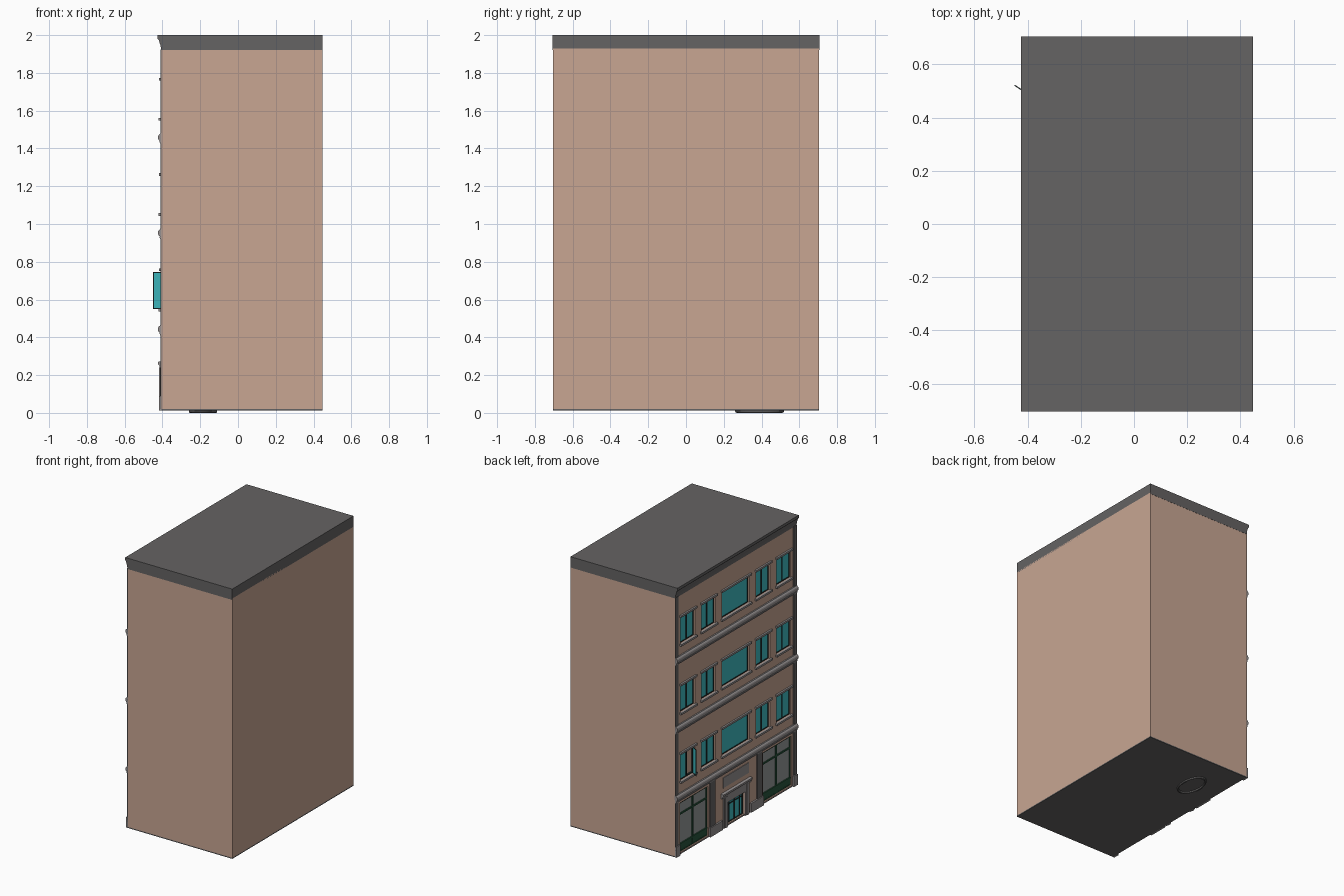
import bpy, bmesh, math
from mathutils import Matrix, Vector

if "Cube" in bpy.data.objects:
    bpy.data.objects.remove(bpy.data.objects["Cube"])


def mat(name, r, g, b):
    m = bpy.data.materials.new(name)
    m.diffuse_color = (r, g, b, 1)
    m.use_nodes = True
    m.node_tree.nodes["Principled BSDF"].inputs["Base Color"].default_value = m.diffuse_color
    return m


BRICK = mat("brick", 0.58, 0.38, 0.29)
ROOF = mat("dark_stone", 0.13, 0.125, 0.125)
STONE = mat("grey_stone", 0.3, 0.28, 0.28)
GLASS = mat("teal_glass", 0.05, 0.5, 0.54)
SHOP = mat("shop_glass", 0.3, 0.32, 0.32)
GREEN = mat("green_frame", 0.02, 0.09, 0.045)
FRAME = mat("black_frame", 0.015, 0.025, 0.025)


def finish(name, bm, m):
    bmesh.ops.recalc_face_normals(bm, faces=bm.faces)
    me = bpy.data.meshes.new(name)
    bm.to_mesh(me)
    bm.free()
    ob = bpy.data.objects.new(name, me)
    bpy.context.collection.objects.link(ob)
    if m:
        me.materials.append(m)
    return ob


def boxes(name, items, m=None):
    """Each item is (x0, x1, y0, y1, z0, z1)."""
    bm = bmesh.new()
    for x0, x1, y0, y1, z0, z1 in items:
        c = Matrix.Translation(((x0 + x1) / 2, (y0 + y1) / 2, (z0 + z1) / 2))
        s = Matrix.Diagonal((abs(x1 - x0), abs(y1 - y0), abs(z1 - z0), 1))
        bmesh.ops.create_cube(bm, size=1, matrix=c @ s)
    return finish(name, bm, m)


def profile(name, pts, y0, y1, m):
    """Moulding: (x, z) outline swept along y."""
    bm = bmesh.new()
    f = bm.faces.new([bm.verts.new((x, y0, z)) for x, z in pts])
    r = bmesh.ops.extrude_face_region(bm, geom=[f])
    vs = [g for g in r["geom"] if isinstance(g, bmesh.types.BMVert)]
    bmesh.ops.translate(bm, verts=vs, vec=(0, y1 - y0, 0))
    return finish(name, bm, m)


def both(x0, x1, y0, y1, z0, z1):
    """A box and its mirror image across the facade centre."""
    return [(x0, x1, y0, y1, z0, z1), (x0, x1, -y1, -y0, z0, z1)]


def border(x0, x1, y0, y1, z0, z1, t):
    return [(x0, x1, y0, y0 + t, z0, z1), (x0, x1, y1 - t, y1, z0, z1),
            (x0, x1, y0 + t, y1 - t, z0, z0 + t), (x0, x1, y0 + t, y1 - t, z1 - t, z1)]


W, XF, XB = 0.705, -0.405, 0.447      # half width, facade plane, rear plane
REC, GX = -0.382, -0.39               # recess back, glass front
FLOORS = [0.55, 1.055, 1.56]
BAYS = [(-0.64, -0.475), (-0.40, -0.235), (-0.16, 0.16), (0.235, 0.40), (0.475, 0.64)]
SHOPS = [(-0.65, -0.32), (0.32, 0.65)]
H = 0.2

# main block with recessed openings
body = boxes("building_body", [(XF, XB, -W, W, 0.02, 1.93)], BRICK)
holes = [(-0.5, REC, a, b, z, z + H) for z in FLOORS for a, b in BAYS]
holes += [(-0.5, REC, a, b, 0.025, 0.39) for a, b in SHOPS]
holes += [(-0.5, REC, -0.10, 0.10, 0.025, 0.19)]
cutter = boxes("opening_cutter", holes)
cutter.hide_render = True
mod = body.modifiers.new("openings", "BOOLEAN")
mod.object = cutter
mod.operation = 'DIFFERENCE'
mod.solver = 'EXACT'
bpy.context.view_layer.objects.active = body
bpy.ops.object.modifier_apply(modifier=mod.name)
bpy.data.objects.remove(cutter)

# floor slab and roof cap with front moulding
boxes("base_slab", [(XF, XB, -W, W, 0.012, 0.02)], ROOF)
profile("roof_cap", [(XB, 1.92), (-0.407, 1.92), (-0.41, 1.945), (-0.414, 1.955),
                     (-0.418, 1.972), (-0.425, 1.98), (-0.425, 2.0), (XB, 2.0)],
        -W - 0.001, W + 0.001, ROOF)

# rounded string courses between the floors
for i, z in enumerate((0.44, 0.95, 1.455)):
    pts = [(XF + 0.004, z - 0.03), (-0.412, z - 0.03), (-0.416, z - 0.018)]
    for k in range(7):
        a = math.radians(-80 + 160 * k / 6)
        pts.append((-0.412 - 0.012 * math.cos(a), z + 0.003 + 0.018 * math.sin(a)))
    pts += [(-0.412, z + 0.025), (XF + 0.004, z + 0.028)]
    profile("string_course_%d" % (i + 1), pts, -W, W, STONE)

# corner strips, ground floor pilasters and plinths
boxes("corner_strips", both(-0.41, XF, 0.67, W, 0.02, 1.925), ROOF)
boxes("shop_pilasters", both(-0.411, XF, 0.245, 0.305, 0.02, 0.415), ROOF)
boxes("plinths", both(-0.418, XF, 0.66, W, 0.012, 0.09)
      + both(-0.418, XF, 0.165, 0.312, 0.012, 0.08), STONE)

# upper windows: glass, frames, sills and lintels
glass, frames, trim = [], [], []
for fi, z in enumerate(FLOORS):
    for bi, (a, b) in enumerate(BAYS):
        mid = (a + b) / 2
        opened = fi == 0 and bi == 4
        glass.append((REC, GX, mid if opened else a, b, z, z + H))
        frames += border(REC, GX - 0.004, a, b, z, z + H, 0.006)
        if bi != 2:
            frames.append((REC, GX - 0.004, mid - 0.005, mid + 0.005, z, z + H))
        trim += [(-0.42, XF, a - 0.012, b + 0.012, z - 0.012, z + 0.002),
                 (-0.418, XF, a - 0.012, b + 0.012, z + H, z + H + 0.014)]
boxes("window_glass", glass, GLASS)
boxes("window_frames", frames, FRAME)
boxes("sills_and_lintels", trim, STONE)

# open casement, swung outward on its hinge
boxes_c = [("casement_glass", [(-0.001, 0.001, 0.004, 0.062, 0.555, 0.742)], GLASS),
           ("casement_frame", border(-0.002, 0.002, 0, 0.066, 0.55, 0.746, 0.006), FRAME)]
d = Vector((-0.052, 0.035, 0))
for n, it, m in boxes_c:
    o = boxes(n, it, m)
    o.location = (-0.394, 0.485, 0)
    o.rotation_euler.z = math.atan2(-d.x, d.y)

# shop fronts
glass, frames = [], []
for a, b in SHOPS:
    mid = (a + b) / 2
    glass.append((REC, GX, a, b, 0.08, 0.39))
    frames += border(REC, GX - 0.006, a, b, 0.022, 0.39, 0.01)
    frames += [(REC, GX - 0.006, mid - 0.006, mid + 0.006, 0.03, 0.385),
               (REC, GX - 0.006, a, b, 0.295, 0.307),
               (REC, GX - 0.004, a, b, 0.025, 0.075),
               (REC, GX - 0.009, a, b, 0.075, 0.085)]
boxes("shop_glass", glass, SHOP)
boxes("shop_frames", frames, GREEN)

# entrance: double door, stone surround, hood and blank panel
boxes("door_glass", [(REC, GX, -0.10, 0.10, 0.025, 0.19)], GLASS)
boxes("door_frames", border(REC, GX - 0.005, -0.10, 0.10, 0.022, 0.19, 0.008)
      + [(REC, GX - 0.005, -0.006, 0.006, 0.022, 0.19),
         (REC, GX - 0.005, -0.10, 0.10, 0.155, 0.162)]
      + both(REC, GX - 0.005, 0.06, 0.066, 0.022, 0.19), FRAME)
boxes("door_surround", both(-0.414, XF, 0.10, 0.15, 0.012, 0.24)
      + both(-0.418, XF, 0.115, 0.135, 0.012, 0.24)
      + [(-0.414, XF, -0.10, 0.10, 0.19, 0.24)], STONE)
profile("door_hood", [(XF, 0.238), (-0.414, 0.238), (-0.417, 0.25), (-0.423, 0.257),
                      (-0.423, 0.27), (XF, 0.275)], -0.17, 0.17, STONE)
boxes("panel_over_door", [(-0.409, XF, -0.15, 0.15, 0.31, 0.385)], STONE)

# oval ring under the floor
bpy.ops.mesh.primitive_torus_add(location=(-0.185, 0.39, 0.01), major_radius=0.12,
                                 minor_radius=0.01, major_segments=32, minor_segments=8)
ring = bpy.context.object
ring.name = "underside_ring"
ring.scale = (0.58, 1, 1)
ring.data.materials.append(ROOF)
bpy.ops.object.shade_smooth_by_angle()
